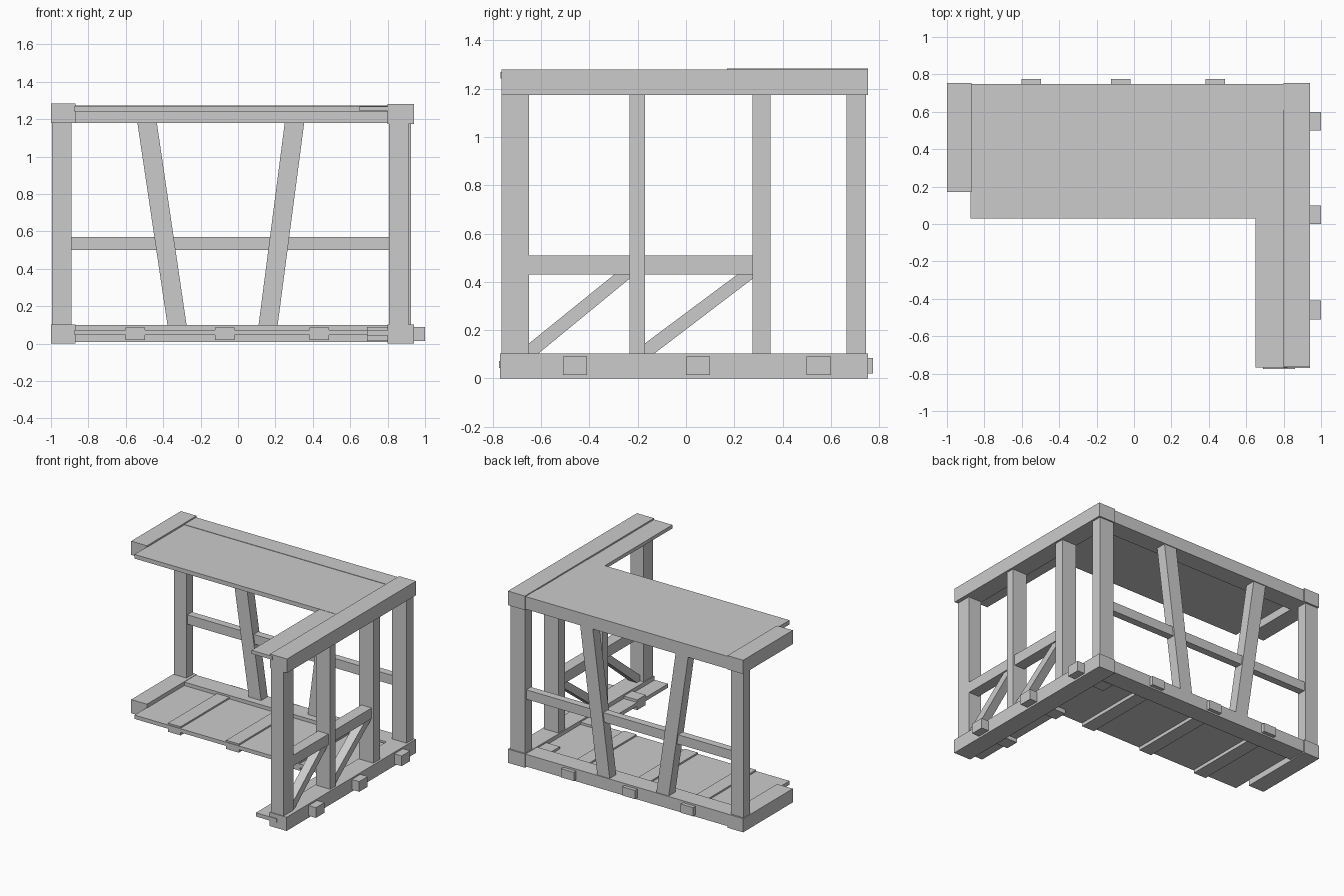
import bpy

if "Cube" in bpy.data.objects:
    bpy.data.objects.remove(bpy.data.objects["Cube"])


def prism(name, loop_a, loop_b):
    """Solid between two matching outlines."""
    n = len(loop_a)
    faces = [tuple(reversed(range(n))), tuple(range(n, 2 * n))]
    faces += [(i, (i + 1) % n, n + (i + 1) % n, n + i) for i in range(n)]
    mesh = bpy.data.meshes.new(name)
    mesh.from_pydata(loop_a + loop_b, [], faces)
    import bmesh
    bm = bmesh.new()
    bm.from_mesh(mesh)
    bmesh.ops.recalc_face_normals(bm, faces=bm.faces)
    bm.to_mesh(mesh)
    bm.free()
    obj = bpy.data.objects.new(name, mesh)
    bpy.context.collection.objects.link(obj)
    return obj


def box(name, x, y, z):
    """Box from (min, max) ranges on each axis."""
    rect = [(x[0], y[0]), (x[1], y[0]), (x[1], y[1]), (x[0], y[1])]
    return prism(name, [(a, b, z[0]) for a, b in rect], [(a, b, z[1]) for a, b in rect])


def slab_y(name, outline, y):
    """Outline in x,z extruded along y."""
    return prism(name, [(a, y[0], b) for a, b in outline], [(a, y[1], b) for a, b in outline])


def slab_x(name, outline, x):
    """Outline in y,z extruded along x."""
    return prism(name, [(x[0], a, b) for a, b in outline], [(x[1], a, b) for a, b in outline])


# Beams of the lower and upper frames
box("lower_back_beam", (-0.88, 0.81), (0.61, 0.748), (0.008, 0.099))
box("lower_left_beam", (-1.0, -0.87), (0.17, 0.755), (0.0, 0.102))
box("lower_right_beam", (0.80, 0.94), (-0.77, 0.755), (0.0, 0.102))
box("upper_back_beam", (-0.88, 0.81), (0.61, 0.748), (1.18, 1.274))
box("upper_left_beam", (-1.0, -0.87), (0.17, 0.755), (1.18, 1.283))
box("upper_right_beam", (0.80, 0.94), (-0.765, 0.755), (1.175, 1.28))

# Floor and roof panels
box("floor_main", (-0.875, 0.84), (0.03, 0.70), (0.045, 0.073))
box("floor_wing", (0.69, 0.86), (-0.775, 0.04), (0.043, 0.071))
box("roof_main", (-0.875, 0.82), (0.03, 0.745), (1.24, 1.271))
box("roof_wing", (0.65, 0.82), (-0.768, 0.04), (1.243, 1.269))

# Floor joists, ends sticking out past the beams
for i, x in enumerate((-0.55, -0.07, 0.435)):
    box(f"back_joist_{i}", (x - 0.052, x + 0.052), (0.035, 0.775), (0.02, 0.085))
for i, y in enumerate((-0.46, 0.05, 0.55)):
    box(f"side_joist_{i}", (0.69, 1.0), (y - 0.05, y + 0.05), (0.014, 0.09))

# Upright posts
box("left_post", (-0.995, -0.89), (0.665, 0.742), (0.09, 1.19))
side_posts = ((-0.765, -0.65), (-0.235, -0.17), (0.275, 0.35), (0.665, 0.745))
for i, y in enumerate(side_posts):
    box(f"side_post_{i}", (0.806, 0.912 if i == 0 else 0.925), y, (0.09, 1.19))

# Back wall: slanted struts and a rail
for i, (top, bottom) in enumerate(((-0.538, -0.377), (0.25, 0.11))):
    slab_y(f"back_strut_{i}", [(bottom, 0.099), (bottom + 0.102, 0.099),
                               (top + 0.104, 1.181), (top, 1.181)], (0.665, 0.742))
box("back_rail", (-0.90, 0.82), (0.675, 0.73), (0.50, 0.57))

# Side wall: rail and diagonal braces
box("side_rail", (0.825, 0.91), (-0.66, 0.285), (0.43, 0.51))
for i, (a, b) in enumerate(((-0.65, -0.235), (-0.17, 0.275))):
    slab_x(f"side_brace_{i}", [(a, 0.10), (a + 0.035, 0.10), (b, 0.412), (b, 0.432),
                               (b - 0.06, 0.432), (a, 0.145)], (0.835, 0.90))
